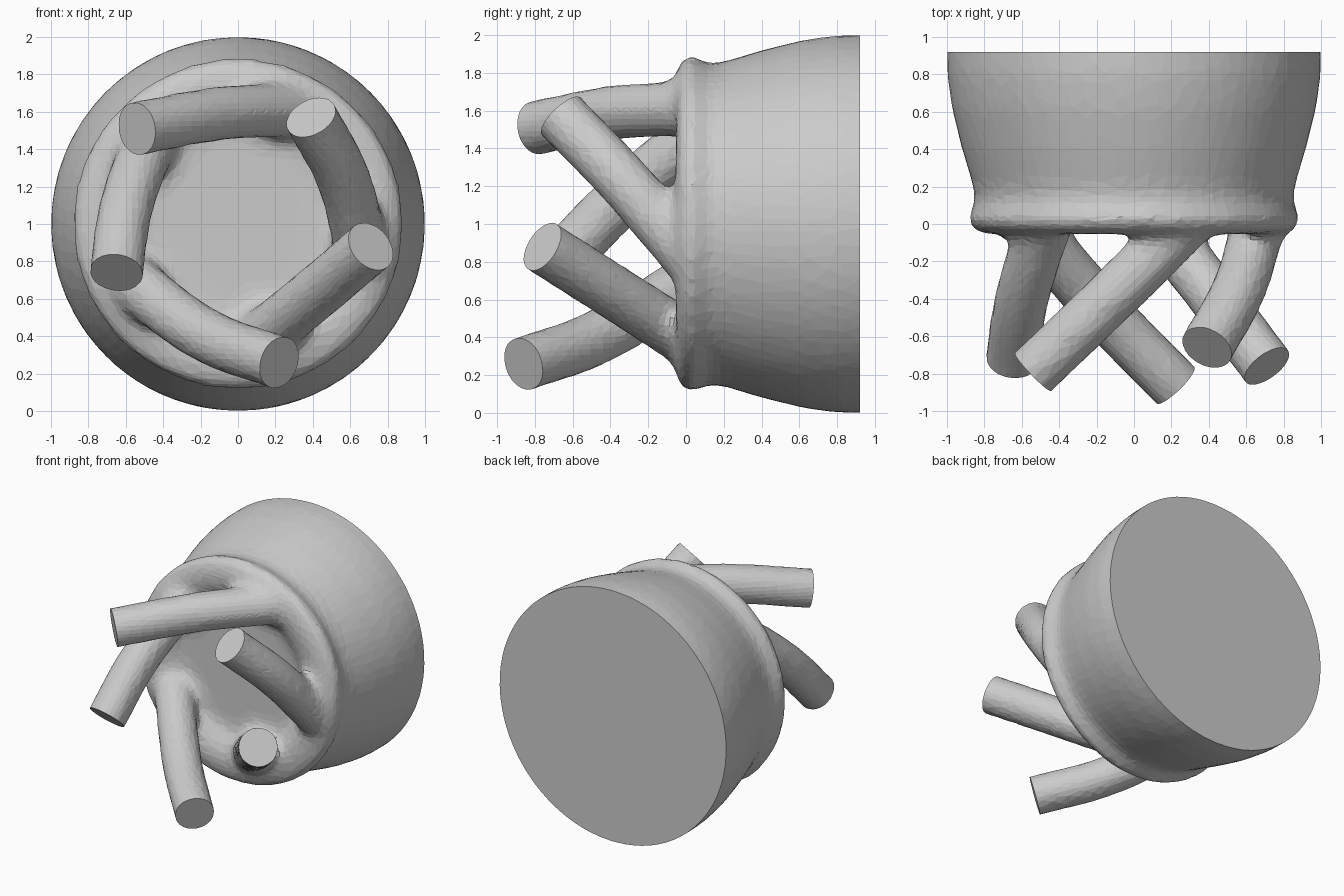
import bpy, bmesh, math
from mathutils import Vector

if "Cube" in bpy.data.objects:
    bpy.data.objects.remove(bpy.data.objects["Cube"])


def mesh_object(name, bm):
    me = bpy.data.meshes.new(name)
    bm.to_mesh(me)
    bm.free()
    ob = bpy.data.objects.new(name, me)
    bpy.context.collection.objects.link(ob)
    return ob


def activate(*obs):
    bpy.ops.object.select_all(action='DESELECT')
    for o in obs:
        o.select_set(True)
    bpy.context.view_layer.objects.active = obs[0]


def lathe(name, profile, segments=64):
    """Revolve (radius, y) points about the y axis through z = 1."""
    bm = bmesh.new()
    vs = [bm.verts.new((r, y, 1)) for r, y in profile]
    es = [bm.edges.new(p) for p in zip(vs, vs[1:])]
    bmesh.ops.spin(bm, geom=vs + es, cent=(0, 0, 1), axis=(0, 1, 0),
                   angle=math.tau, steps=segments)
    bmesh.ops.remove_doubles(bm, verts=bm.verts, dist=0.0005)
    bmesh.ops.recalc_face_normals(bm, faces=bm.faces)
    return mesh_object(name, bm)


def tube(name, points, radius):
    cu = bpy.data.curves.new(name, 'CURVE')
    cu.dimensions = '3D'
    cu.bevel_depth = radius
    cu.bevel_resolution = 6
    cu.use_fill_caps = True
    sp = cu.splines.new('BEZIER')
    sp.bezier_points.add(len(points) - 1)
    for bp, p in zip(sp.bezier_points, points):
        bp.co = p
        bp.handle_left_type = bp.handle_right_type = 'AUTO'
    ob = bpy.data.objects.new(name, cu)
    bpy.context.collection.objects.link(ob)
    activate(ob)
    bpy.ops.object.convert(target='MESH')
    return bpy.context.view_layer.objects.active


def slab(name, origin, direction, width, depth):
    """Cutter box starting at origin and reaching out along direction."""
    bm = bmesh.new()
    bmesh.ops.create_cube(bm, size=1)
    for v in bm.verts:
        v.co = Vector((v.co.x * width, v.co.y * width, (v.co.z + 0.5) * depth))
    bm.transform(direction.to_track_quat('Z', 'Y').to_matrix().to_4x4())
    bmesh.ops.translate(bm, verts=bm.verts, vec=origin)
    ob = mesh_object(name, bm)
    ob.hide_render = True
    return ob


# Cup with a rounded front rim and shallow recessed floor
profile = [(0, 1.05), (1.0, 1.05), (1.0, 0.8), (0.975, 0.62), (0.92, 0.4),
           (0.865, 0.22), (0.845, 0.13), (0.865, 0.08), (0.895, 0.03),
           (0.865, -0.03), (0.77, -0.06), (0.67, -0.05), (0.58, 0.0),
           (0.51, 0.05), (0, 0.05)]
body = lathe("cup_with_prongs", profile)

# Five slanted prongs: tip, middle, root
paths = [
    [(-.54, -.79, 1.51), (-.10, -.37, 1.59), (.30, .03, 1.61)],
    [(.39, -.66, 1.57), (.56, -.35, 1.25), (.67, .02, .82)],
    [(.71, -.76, .88), (.44, -.40, .65), (.11, .02, .38)],
    [(.22, -.86, .26), (-.16, -.47, .40), (-.58, .02, .70)],
    [(-.65, -.72, .74), (-.60, -.40, 1.08), (-.47, .02, 1.45)],
]
prongs, cutters = [], []
for i, path in enumerate(paths):
    tip, mid, root = map(Vector, path)
    out = (tip - mid).normalized()
    prongs.append(tube(f"prong_{i + 1}", [tip + out * 0.16, tip, mid, root], 0.15))
    cutters.append(slab(f"tip_cutter_{i + 1}", tip, out, 0.5, 0.5))
cutters.append(slab("back_cutter", Vector((0, 0.92, 1)), Vector((0, 1, 0)), 3, 1))

# Blend everything into one filleted skin
activate(body, *prongs)
bpy.ops.object.join()
m = body.modifiers.new("blend", 'REMESH')
m.mode = 'VOXEL'
m.voxel_size = 0.032
m = body.modifiers.new("fillet", 'SMOOTH')
m.factor = 0.5
m.iterations = 18
m = body.modifiers.new("facets", 'DECIMATE')
m.ratio = 0.2

# Crisp flat prong tips and back
for c in cutters:
    m = body.modifiers.new(c.name, 'BOOLEAN')
    m.operation = 'DIFFERENCE'
    m.solver = 'EXACT'
    m.object = c
activate(body)
for name in [m.name for m in body.modifiers]:
    bpy.ops.object.modifier_apply(modifier=name)
for c in cutters:
    bpy.data.objects.remove(c, do_unlink=True)
bpy.ops.object.shade_flat()
